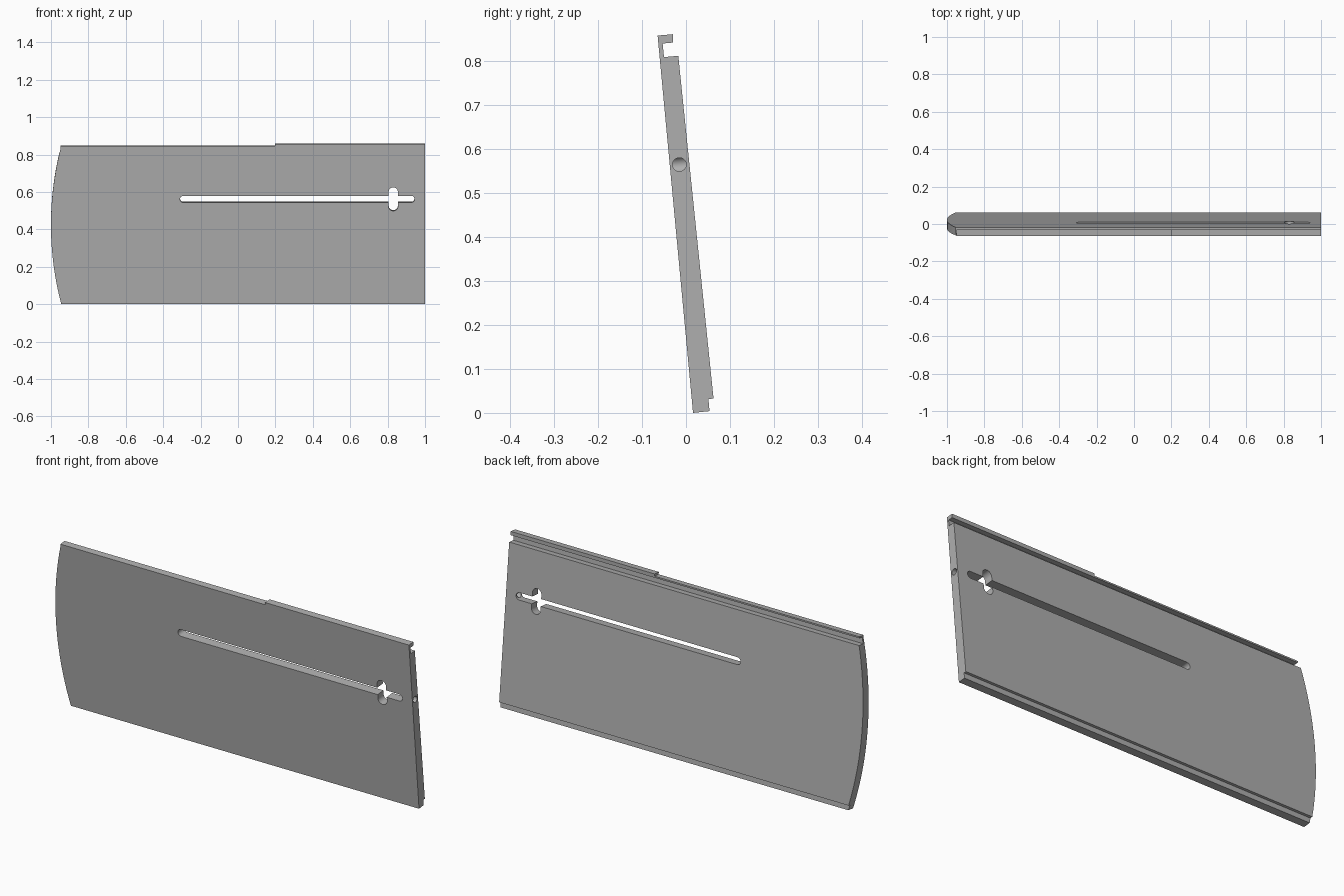
import bpy, bmesh, math
from mathutils import Matrix

cube = bpy.data.objects.get("Cube")
if cube:
    bpy.data.objects.remove(cube, do_unlink=True)

grey = bpy.data.materials.new("plain grey")
grey.use_nodes = True
colour = (0.43, 0.43, 0.43, 1)
grey.diffuse_color = colour
grey.node_tree.nodes["Principled BSDF"].inputs["Base Color"].default_value = colour

# Frame of the leaning panel: x along it, z up its face
LEAN = Matrix.Translation((0, 0.035, 0)) @ Matrix.Rotation(math.radians(5.8), 4, "X")


def prism(name, points, direction, matrix=Matrix()):
    """Extrude a flat outline along a direction."""
    bm = bmesh.new()
    face = bm.faces.new([bm.verts.new(p) for p in points])
    made = bmesh.ops.extrude_face_region(bm, geom=[face])["geom"]
    bmesh.ops.translate(bm, vec=direction, verts=[v for v in made if isinstance(v, bmesh.types.BMVert)])
    bmesh.ops.recalc_face_normals(bm, faces=bm.faces)
    bm.transform(matrix)
    mesh = bpy.data.meshes.new(name)
    bm.to_mesh(mesh)
    bm.free()
    mesh.materials.append(grey)
    obj = bpy.data.objects.new(name, mesh)
    bpy.context.collection.objects.link(obj)
    return obj


def arc(cx, cz, r, start, end, steps):
    angles = [math.radians(start + (end - start) * i / steps) for i in range(steps + 1)]
    return [(cx + r * math.cos(a), cz + r * math.sin(a)) for a in angles]


def face_cutter(name, outline):
    """Prism through the panel, square to its face."""
    return prism(name, [(x, -0.2, z) for x, z in outline], (0, 0.4, 0), LEAN)


# Panel cross-section with hooked top lip and rebated bottom edge
section = [(0.016, 0.0), (0.0535, 0.004), (0.051, 0.031), (0.0625, 0.033),
           (-0.0175, 0.811), (-0.05, 0.808), (-0.053, 0.839), (-0.030, 0.841),
           (-0.030, 0.860), (-0.0645, 0.857)]
panel = prism("panel", [(-1.1, y, z) for y, z in section], (2.1, 0, 0))

# Bowed end and stepped top edge
bow = [p for p in arc(0.66, 0.427, 1.66, 196, 164, 40)]
end_outline = face_cutter("outline_helper", bow + [(-0.9, 0.851), (0.197, 0.851), (0.197, 1.0),
                                                   (1.05, 1.0), (1.05, -0.1), (-0.9, -0.1)])

# The bow carries past the corners, so trim it to the step height
bow = [p for p in bow if -0.02 < p[1] < 0.851]
bpy.data.objects.remove(end_outline, do_unlink=True)
bow.sort(key=lambda p: p[1])
end_outline = face_cutter("outline_helper", [(bow[0][0], -0.1)] + bow + [
    (bow[-1][0], 0.851), (0.197, 0.851), (0.197, 1.0), (1.05, 1.0), (1.05, -0.1)])

# Long slot, short cross slot and pin hole in the end
slot = face_cutter("slot_helper", arc(0.926, 0.566, 0.018, -90, 90, 12)
                   + arc(-0.292, 0.566, 0.018, 90, 270, 12))
cross = face_cutter("cross_slot_helper", arc(0.83, 0.604, 0.025, 0, 180, 12)
                    + arc(0.83, 0.528, 0.025, 180, 360, 12))
pin = prism("pin_hole_helper", [(0.93, y, z) for y, z in arc(-0.015, 0.564, 0.0155, 0, 345, 23)],
            (0.2, 0, 0))

for helper, operation in ((end_outline, "INTERSECT"), (slot, "DIFFERENCE"),
                          (cross, "DIFFERENCE"), (pin, "DIFFERENCE")):
    cut = panel.modifiers.new(helper.name, "BOOLEAN")
    cut.object = helper
    cut.operation = operation
    cut.solver = "EXACT"

bpy.ops.object.select_all(action="DESELECT")
panel.select_set(True)
bpy.context.view_layer.objects.active = panel
for modifier in list(panel.modifiers):
    bpy.ops.object.modifier_apply(modifier=modifier.name)
for helper in (end_outline, slot, cross, pin):
    bpy.data.objects.remove(helper, do_unlink=True)
bpy.ops.object.shade_smooth_by_angle(angle=math.radians(30))
